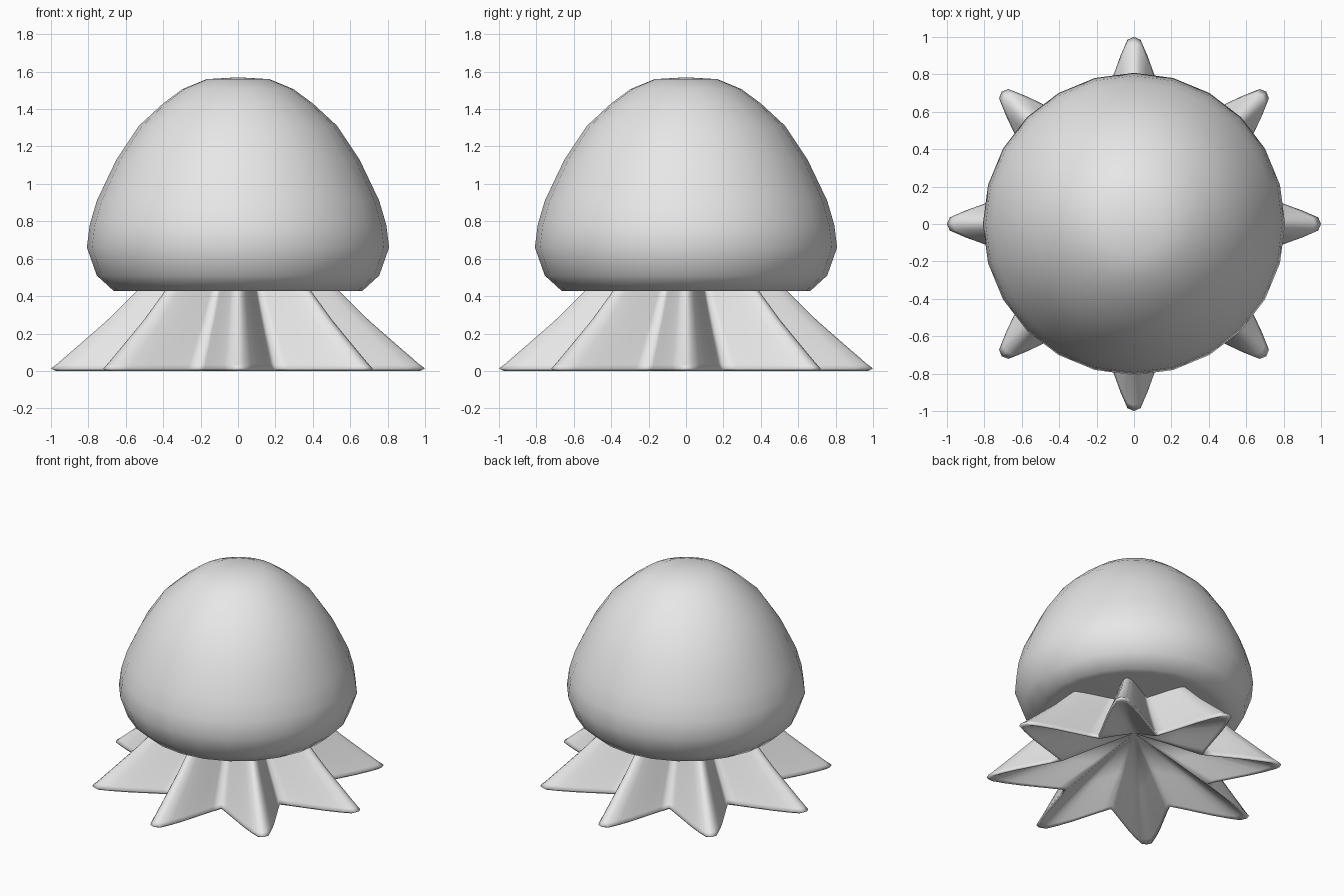
import bpy
import math

if "Cube" in bpy.data.objects:
    bpy.data.objects.remove(bpy.data.objects["Cube"])

grey = bpy.data.materials.new("plain_grey")
grey.diffuse_color = (0.8, 0.8, 0.8, 1)
grey.use_nodes = True
grey.node_tree.nodes["Principled BSDF"].inputs["Base Color"].default_value = grey.diffuse_color


def lofted(name, rings, bottom, top):
    """Join equal-length closed rings (low to high) and fan both ends to a pole."""
    n = len(rings[0])
    verts = [p for r in rings for p in r] + [bottom, top]
    lo, hi = len(verts) - 2, len(verts) - 1
    last = (len(rings) - 1) * n
    faces = []
    for i in range(n):
        j = (i + 1) % n
        faces.append((lo, j, i))
        faces.append((hi, last + i, last + j))
        for k in range(len(rings) - 1):
            a, b = k * n, (k + 1) * n
            faces.append((a + i, a + j, b + j, b + i))
    mesh = bpy.data.meshes.new(name)
    mesh.from_pydata(verts, [], faces)
    mesh.materials.append(grey)
    mesh.shade_smooth()
    obj = bpy.data.objects.new(name, mesh)
    bpy.context.collection.objects.link(obj)
    return obj


# Domed head: revolved profile (radius, height), 24 sides
profile = [(0.60, 0.427), (0.665, 0.428), (0.755, 0.51), (0.808, 0.66), (0.793, 0.78),
           (0.755, 0.91), (0.65, 1.13), (0.53, 1.31), (0.40, 1.43),
           (0.296, 1.507), (0.168, 1.56)]
circle = [(math.cos(math.tau * i / 24), math.sin(math.tau * i / 24)) for i in range(24)]
lofted("dome_head", [[(r * c, r * s, z) for c, s in circle] for r, z in profile],
       (0, 0, 0.427), (0, 0, 1.57))

# Star outline: half an arm (along, across), mirrored and repeated eight times
half = [(1.0, 0.0), (0.985, 0.035), (0.9, 0.072), (0.8, 0.108),
        (0.66, 0.15), (0.56, 0.18), (0.49, 0.203)]
arm = [(a, -b) for a, b in half[:0:-1]] + half[:-1]
star = []
for k in range(8):
    c, s = math.cos(k * math.tau / 8), math.sin(k * math.tau / 8)
    star += [(a * c - b * s, a * s + b * c) for a, b in arm]

# Skirt of tentacles: scaled star layers, hollow underneath
layers = [(0.5, 0.15), (0.93, 0.012), (0.975, 0.0), (1.0, 0.013), (0.97, 0.035),
          (0.86, 0.13), (0.70, 0.27), (0.545, 0.424), (0.42, 0.56)]
lofted("tentacle_skirt", [[(f * x, f * y, z) for x, y in star] for f, z in layers],
       (0, 0, 0.305), (0, 0, 0.60))
